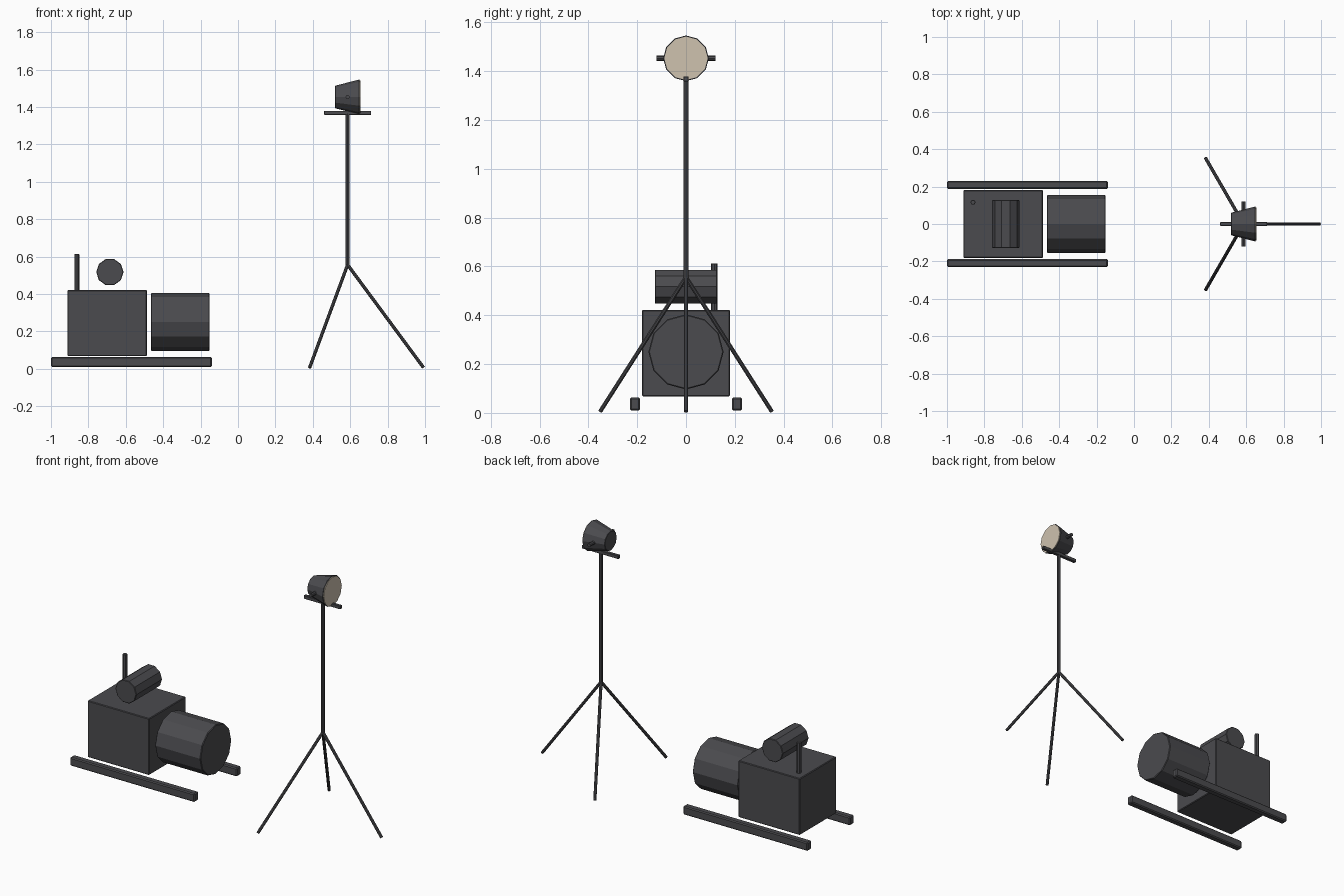
import bpy
import math
from mathutils import Vector

cube = bpy.data.objects.get("Cube")
if cube:
    bpy.data.objects.remove(cube, do_unlink=True)


def material(name, colour):
    m = bpy.data.materials.new(name)
    m.use_nodes = True
    m.diffuse_color = (*colour, 1)
    m.node_tree.nodes["Principled BSDF"].inputs["Base Color"].default_value = (*colour, 1)
    return m


DARK = material("dark grey metal", (0.07, 0.07, 0.077))
LENS = material("warm lens", (0.62, 0.54, 0.43))


def finish(name, mat, bevel):
    ob = bpy.context.object
    ob.name = name
    ob.data.materials.append(mat)
    if bevel:
        mod = ob.modifiers.new("soft edges", "BEVEL")
        mod.width = bevel
        mod.segments = 1
        mod.limit_method = "ANGLE"
        mod.angle_limit = math.radians(60)
    return ob


def box(name, low, high, bevel=0.004):
    low, high = Vector(low), Vector(high)
    bpy.ops.mesh.primitive_cube_add(size=1, location=(low + high) / 2)
    ob = bpy.context.object
    ob.scale = high - low
    bpy.ops.object.transform_apply(location=False, rotation=False, scale=True)
    return finish(name, DARK, bevel)


def rod(name, start, end, r1, r2=None, sides=8, mat=DARK, bevel=0.0):
    """Straight or tapered prism between two points."""
    start, end = Vector(start), Vector(end)
    axis = end - start
    bpy.ops.mesh.primitive_cone_add(vertices=sides, radius1=r1, radius2=r2 or r1,
                                    depth=axis.length, location=(start + end) / 2)
    ob = bpy.context.object
    ob.rotation_euler = axis.to_track_quat("Z", "Y").to_euler()
    return finish(name, mat, bevel)


# Generator: skids, engine block, drum
for side, label in ((1, "left"), (-1, "right")):
    y = 0.209 * side
    box(label + "_skid", (-1, y - 0.021, 0.01), (-0.14, y + 0.021, 0.063), 0.006)
box("engine_block", (-0.912, -0.181, 0.068), (-0.487, 0.181, 0.421))
rod("generator_drum", (-0.466, 0, 0.25), (-0.152, 0, 0.25), 0.154, sides=12, bevel=0.004)

# Fuel tank, with a flat on top, and the exhaust pipe
tank = rod("fuel_tank", (-0.685, -0.128, 0.517), (-0.685, 0.128, 0.517), 0.073, sides=10, bevel=0.003)
tank.rotation_euler = (math.pi / 2, math.pi / 2, 0)
rod("exhaust_pipe", (-0.861, 0.116, 0.415), (-0.861, 0.116, 0.613), 0.0135, bevel=0.002)

# Tripod: mast and three legs
X = 0.586
rod("mast", (X, 0, 0.55), (X, 0, 1.365), 0.011)
for i in range(3):
    a = math.radians(120 * i)
    foot = (X + 0.406 * math.cos(a), 0.406 * math.sin(a), 0.006)
    rod("tripod_leg_%d" % (i + 1), (X, 0, 0.556), foot, 0.009)

# Lamp: crossbar, housing, lens and pivot pin
Z = 1.453
box("crossbar", (0.46, -0.01, 1.358), (0.712, 0.01, 1.379), 0.002)
rod("lamp_housing", (0.519, 0, Z), (0.65, 0, Z), 0.06, 0.094, sides=12, bevel=0.002)
rod("lamp_lens", (0.647, 0, Z), (0.654, 0, Z), 0.089, sides=12, mat=LENS)
rod("pivot_pin", (X, -0.12, Z), (X, 0.12, Z), 0.0105)
